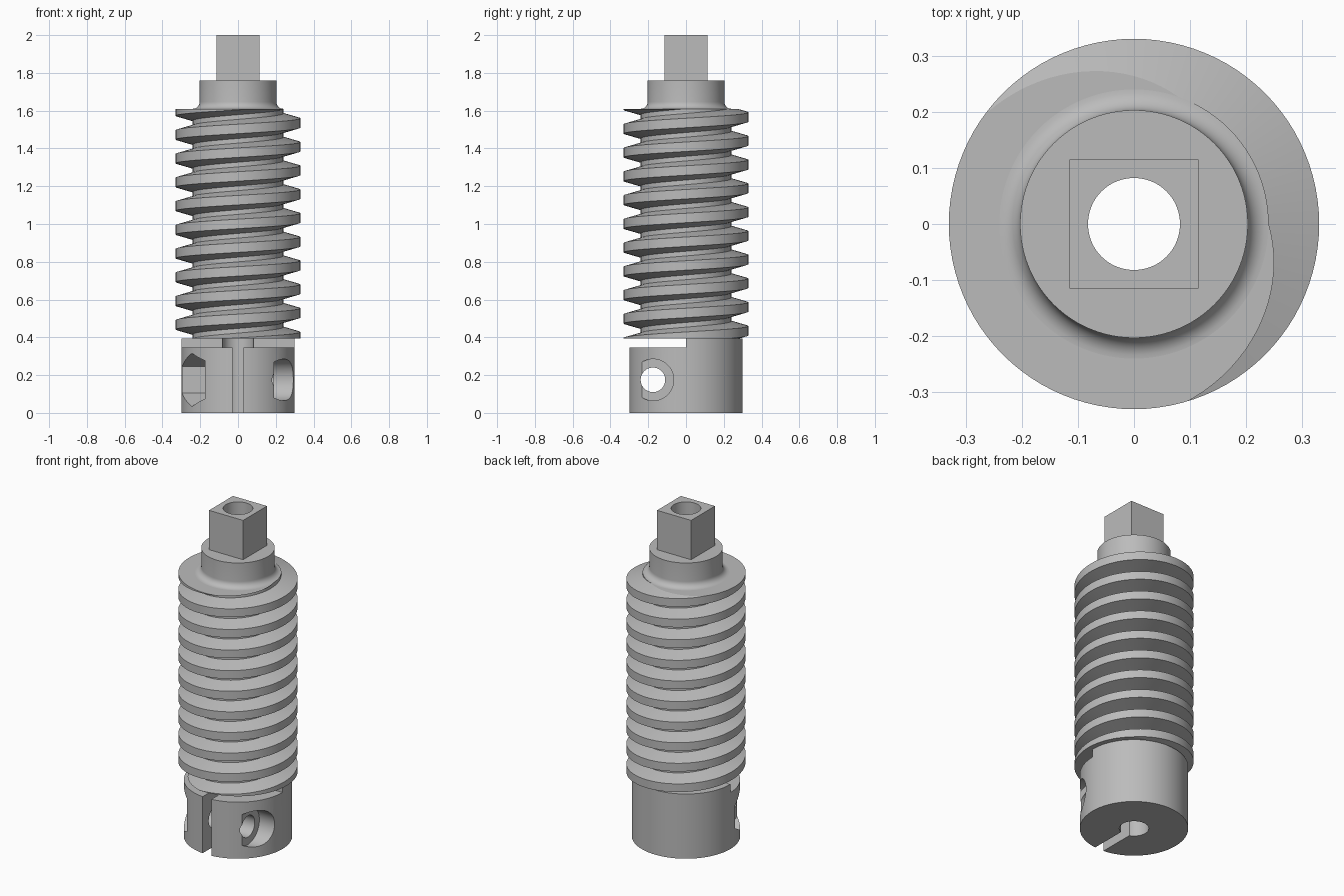
import bpy
import bmesh
from math import cos, sin, pi, tau, radians
from mathutils import Matrix

if "Cube" in bpy.data.objects:
    bpy.data.objects.remove(bpy.data.objects["Cube"], do_unlink=True)

SEG = 96
BASE_R, BASE_TOP = 0.30, 0.395
ROOT_R, CREST_R, WORM_TOP = 0.24, 0.33, 1.61
PITCH, FLANK, CREST = 0.1257, 0.0255, 0.05
NECK_R, NECK_TOP, BORE_R = 0.203, 1.76, 0.082
SCREW_Y, SCREW_Z = -0.175, 0.175

steel = bpy.data.materials.new("grey steel")
steel.use_nodes = True
steel.diffuse_color = (0.5, 0.5, 0.5, 1)
steel.node_tree.nodes["Principled BSDF"].inputs["Base Color"].default_value = (0.5, 0.5, 0.5, 1)


def finish(name, bm):
    """Turn a bmesh into a named grey object."""
    bmesh.ops.recalc_face_normals(bm, faces=bm.faces)
    mesh = bpy.data.meshes.new(name)
    bm.to_mesh(mesh)
    bm.free()
    mesh.materials.append(steel)
    ob = bpy.data.objects.new(name, mesh)
    bpy.context.collection.objects.link(ob)
    return ob


def box(name, x, y, z):
    """Box from (low, high) ranges."""
    bm = bmesh.new()
    bmesh.ops.create_cube(bm, size=1)
    for v in bm.verts:
        v.co = [(lo + hi) / 2 + c * (hi - lo) for c, (lo, hi) in zip(v.co, (x, y, z))]
    return finish(name, bm)


def rod(name, radius, lo, hi, sides=SEG, along_x=False):
    """Cylinder on the z axis, or along x on the clamp screw axis."""
    bm = bmesh.new()
    place = Matrix.Translation((0, 0, (lo + hi) / 2))
    if along_x:
        place = (Matrix.Translation(((lo + hi) / 2, SCREW_Y, SCREW_Z))
                 @ Matrix.Rotation(pi / 2, 4, 'Y') @ Matrix.Rotation(pi / 2, 4, 'Z'))
    bmesh.ops.create_cone(bm, cap_ends=True, segments=sides, radius1=radius,
                          radius2=radius, depth=hi - lo, matrix=place)
    return finish(name, bm)


def lathe(name, profile):
    """Revolve (radius, z) points around z and cap both ends."""
    bm = bmesh.new()
    rings = [[bm.verts.new((r * cos(tau * i / SEG), r * sin(tau * i / SEG), z))
              for i in range(SEG)] for r, z in profile]
    for a, b in zip(rings, rings[1:]):
        for i in range(SEG):
            j = (i + 1) % SEG
            bm.faces.new((a[i], a[j], b[j], b[i]))
    bm.faces.new(rings[0])
    bm.faces.new(rings[-1])
    return finish(name, bm)


def cut(ob, cutter):
    """Subtract the cutter, then discard it."""
    cutter.hide_render = True
    mod = ob.modifiers.new("cut", 'BOOLEAN')
    mod.operation, mod.solver, mod.object = 'DIFFERENCE', 'EXACT', cutter
    bpy.context.view_layer.objects.active = ob
    bpy.ops.object.modifier_apply(modifier=mod.name)
    bpy.data.objects.remove(cutter, do_unlink=True)


def worm_thread():
    """Right-handed trapezoid thread, trimmed flat at both ends."""
    bm = bmesh.new()
    # one pitch of the profile, measured from the crest's lower edge
    profile = [(ROOT_R, -FLANK), (CREST_R, 0), (CREST_R, CREST),
               (ROOT_R, CREST + FLANK), (ROOT_R, PITCH - FLANK)]
    phase = radians(287)
    turns = 14
    rows = []
    for i in range(turns * SEG + 1):
        t = tau * i / SEG
        z0 = WORM_TOP + PITCH * ((t - phase) / tau - turns + 2)
        rows.append([bm.verts.new((r * cos(t), r * sin(t), z0 + z)) for r, z in profile])
    for a, b in zip(rows, rows[1:]):
        for k in range(len(profile) - 1):
            bm.faces.new((a[k], b[k], b[k + 1], a[k + 1]))
    bmesh.ops.remove_doubles(bm, verts=bm.verts, dist=0.0002)
    for z, side in ((BASE_TOP, -1), (WORM_TOP, 1)):
        bmesh.ops.bisect_plane(bm, geom=bm.verts[:] + bm.edges[:] + bm.faces[:],
                               plane_co=(0, 0, z), plane_no=(0, 0, side),
                               clear_outer=True, dist=1e-6)
        rim = [e for e in bm.edges if e.is_boundary
               and all(abs(v.co.z - z) < 1e-4 for v in e.verts)]
        bmesh.ops.holes_fill(bm, edges=rim, sides=0)
    return finish("worm_thread", bm)


# Clamp base: split at the front, with a relief gap above the two jaws
base = rod("clamp_base", BASE_R, 0, BASE_TOP)
cut(base, rod("base_bore", BORE_R, -0.1, 0.5))
cut(base, box("clamp_slot", (-0.03, 0.03), (-0.4, 0), (-0.1, 0.5)))
cut(base, box("relief_gap", (-0.4, 0.4), (-0.4, 0), (0.345, 0.5)))

# Clamp screw hole, round head pocket on the left, hex nut pocket on the right
cut(base, rod("screw_hole", 0.065, -0.4, 0.4, 48, True))
cut(base, rod("head_pocket", 0.11, 0.19, 0.4, 64, True))
cut(base, rod("nut_pocket", 0.141, -0.4, -0.175, 6, True))

# Worm
worm = worm_thread()
cut(worm, rod("worm_bore", BORE_R, 0.2, 1.8))

# Neck with a concave fillet where it meets the worm
fillet = ROOT_R - NECK_R
arc = [(ROOT_R - fillet * sin(a), WORM_TOP + fillet * (1 - cos(a)))
       for a in (pi / 2 * i / 8 for i in range(9))]
neck = lathe("neck", arc + [(NECK_R, NECK_TOP)])
cut(neck, rod("neck_bore", BORE_R, 1.5, 1.9))

# Square drive end
drive = box("square_drive", (-0.115, 0.115), (-0.115, 0.115), (NECK_TOP, 2))
cut(drive, rod("drive_bore", BORE_R, 1.6, 2.1))

for ob in (base, worm, neck, drive):
    bpy.ops.object.select_all(action='DESELECT')
    ob.select_set(True)
    bpy.context.view_layer.objects.active = ob
    bpy.ops.object.shade_smooth_by_angle(angle=radians(14))
